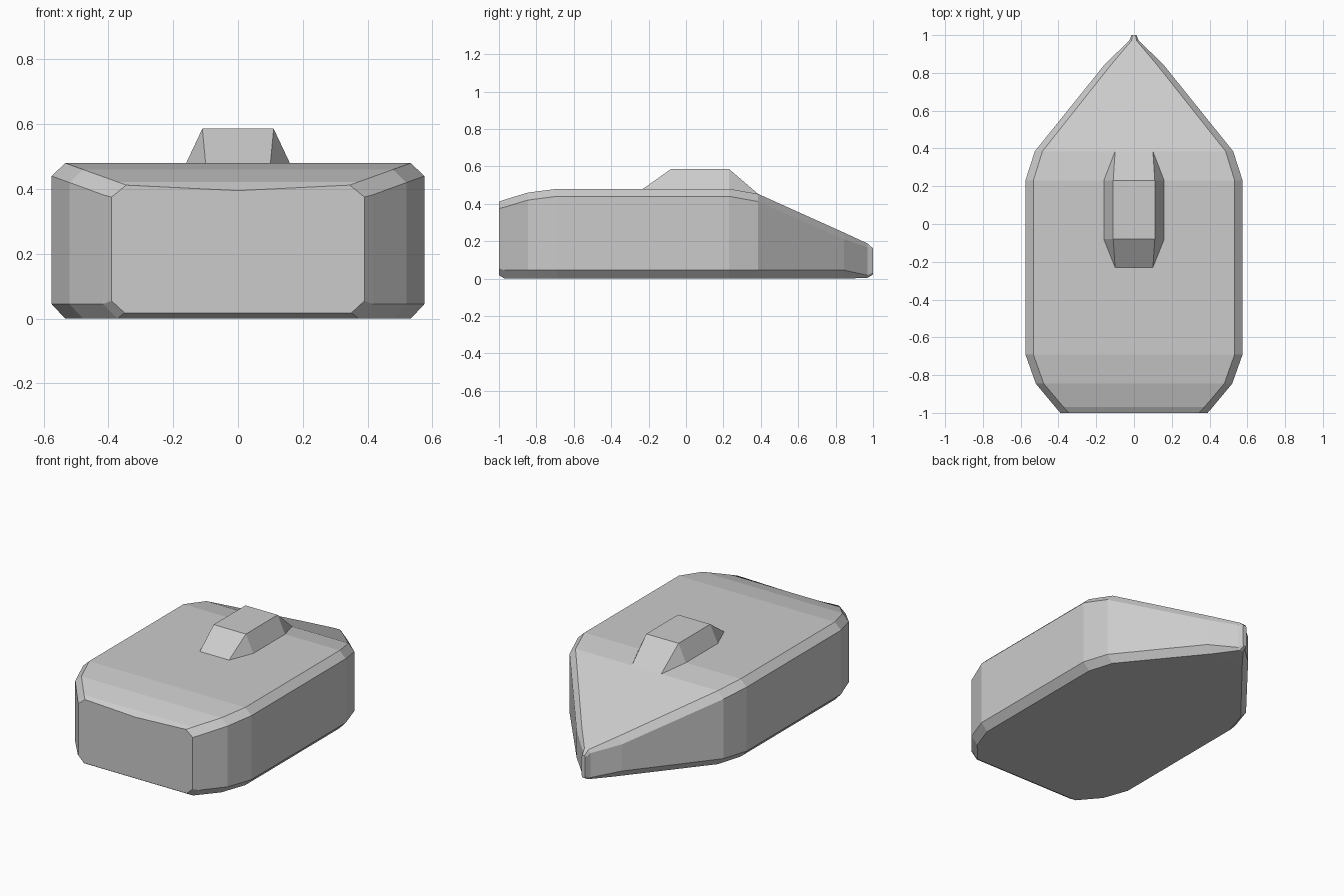
import bpy, bmesh


def make_object(name, bm):
    bmesh.ops.recalc_face_normals(bm, faces=bm.faces)
    mesh = bpy.data.meshes.new(name)
    bm.to_mesh(mesh)
    bm.free()
    obj = bpy.data.objects.new(name, mesh)
    bpy.context.collection.objects.link(obj)
    return obj


# Hull stations: y, side half width, deck half width, bottom half width,
# bottom z, lower side z, upper side z, deck edge z, deck centre z
stations = [
    (-1.00, 0.390, 0.345, 0.350, 0.018, 0.055, 0.375, 0.412, 0.395),
    (-0.97, 0.416, 0.372, 0.372, 0.000, 0.045, 0.382, 0.422, 0.422),
    (-0.845, 0.520, 0.478, 0.478, 0.000, 0.045, 0.420, 0.460, 0.460),
    (-0.69, 0.575, 0.533, 0.533, 0.000, 0.045, 0.440, 0.480, 0.480),
    (0.23, 0.575, 0.533, 0.533, 0.000, 0.045, 0.440, 0.480, 0.480),
    (0.385, 0.525, 0.485, 0.485, 0.000, 0.045, 0.412, 0.453, 0.453),
    (0.845, 0.155, 0.120, 0.110, 0.000, 0.045, 0.210, 0.246, 0.246),
    (0.97, 0.026, 0.014, 0.012, 0.004, 0.018, 0.168, 0.188, 0.188),
    (1.00, 0.012, 0.008, 0.008, 0.022, 0.032, 0.150, 0.162, 0.160),
]

# Hull: chamfered loops lofted from stern to bow
bm = bmesh.new()
loops = []
for y, w, top, bot, z0, z1, z2, z3, zc in stations:
    half = [(bot, z0), (w, z1), (w, z2), (top, z3)]
    ring = half + [(0, zc)] + [(-x, z) for x, z in reversed(half)]
    loops.append([bm.verts.new((x, y, z)) for x, z in ring])
for a, b in zip(loops, loops[1:]):
    for i in range(len(a)):
        j = (i + 1) % len(a)
        bm.faces.new((a[i], a[j], b[j], b[i]))
bm.faces.new(loops[0])
bm.faces.new(loops[-1])
make_object("hull", bm)

# Cabin: raised block with sloped ends and flanks running onto the deck
bm = bmesh.new()
corners = [(0.11, -0.08, 0.586), (0.11, 0.23, 0.586),
           (0.16, -0.08, 0.48), (0.16, 0.23, 0.48),
           (0.10, -0.23, 0.48), (0.10, 0.385, 0.453)]
for x, y, z in corners:
    for side in (-1, 1):
        bm.verts.new((side * x, y, z))
bmesh.ops.convex_hull(bm, input=bm.verts)
bm.normal_update()
# Drop the hidden underside lying on the deck
under = [f for f in bm.faces if f.normal.z < -0.5]
bmesh.ops.delete(bm, geom=under, context='FACES')
make_object("cabin", bm)
